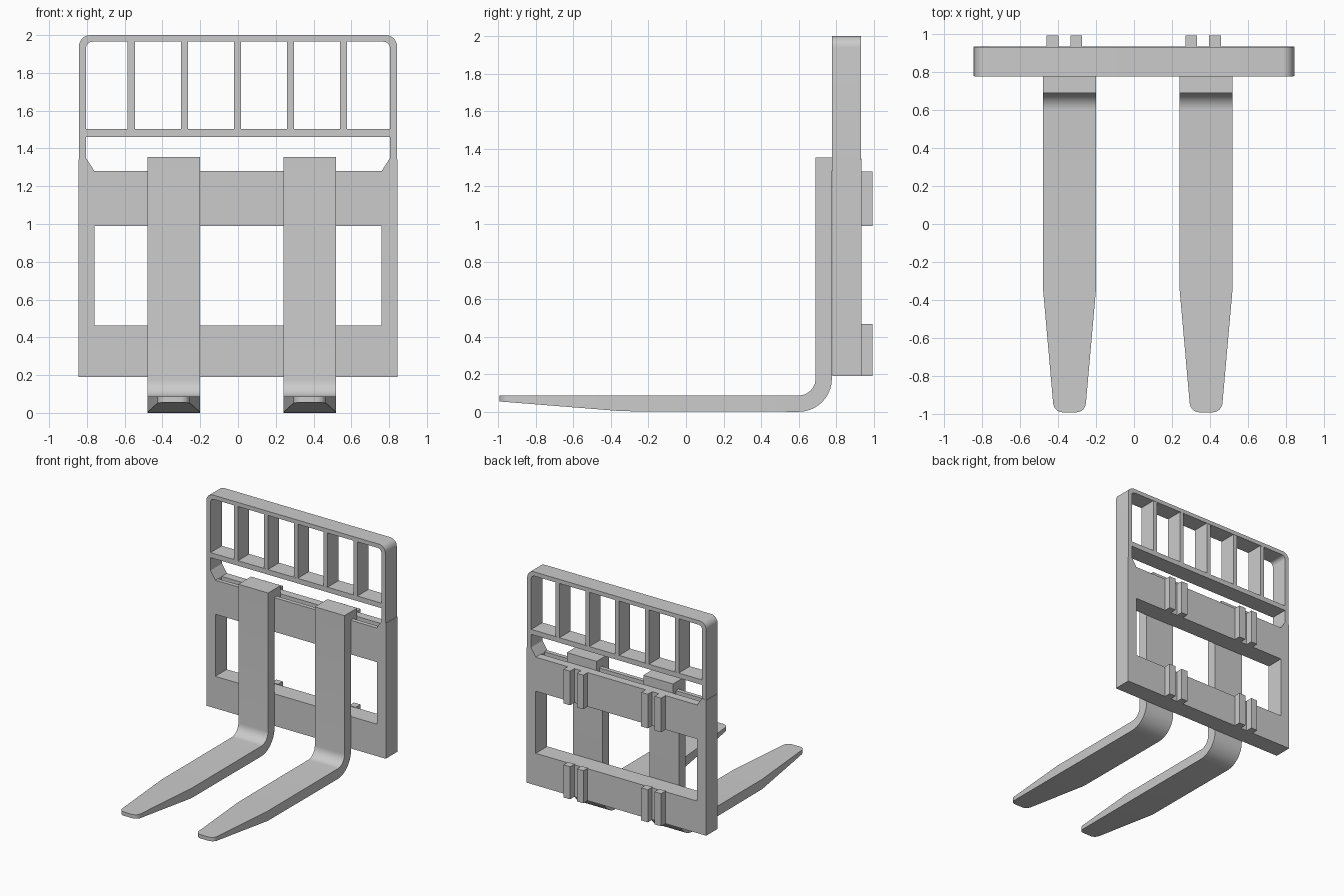
import bpy, bmesh
from math import sin, cos, pi

if "Cube" in bpy.data.objects:
    bpy.data.objects.remove(bpy.data.objects["Cube"])

Y0, Y1 = 0.78, 0.935   # frame depth


def finish(bm, name, smooth=False):
    bmesh.ops.recalc_face_normals(bm, faces=bm.faces)
    me = bpy.data.meshes.new(name)
    bm.to_mesh(me)
    bm.free()
    ob = bpy.data.objects.new(name, me)
    bpy.context.collection.objects.link(ob)
    if smooth:
        bpy.context.view_layer.objects.active = ob
        ob.select_set(True)
        bpy.ops.object.shade_smooth_by_angle(angle=0.5)
        ob.select_set(False)
    return ob


def prism(name, pts, axis, a, b, smooth=False):
    """Extrude a 2D profile: (x, z) along y, or (y, z) along x."""
    bm = bmesh.new()
    place = (lambda p, t: (p[0], t, p[1])) if axis == 'y' else (lambda p, t: (t, p[0], p[1]))
    lo = [bm.verts.new(place(p, a)) for p in pts]
    hi = [bm.verts.new(place(p, b)) for p in pts]
    bm.faces.new(lo)
    bm.faces.new(hi)
    n = len(pts)
    for i in range(n):
        j = (i + 1) % n
        bm.faces.new((lo[i], lo[j], hi[j], hi[i]))
    return finish(bm, name, smooth)


def box(name, x0, x1, y0, y1, z0, z1):
    return prism(name, [(x0, z0), (x1, z0), (x1, z1), (x0, z1)], 'y', y0, y1)


def arc(cx, cz, r, a0, a1, n=8):
    return [(cx + r * cos(a0 + (a1 - a0) * i / n), cz + r * sin(a0 + (a1 - a0) * i / n))
            for i in range(n + 1)]


# Side posts with sloped shoulders
for s in (-1, 1):
    prism("side_post", [(s * x, z) for x, z in
          [(0.845, 0.19), (0.845, 1.34), (0.805, 1.35), (0.76, 1.28), (0.76, 0.19)]], 'y', Y0, Y1)

# Lower beam, and upper beam with the groove that the fork hooks ride in
box("lower_beam", -0.76, 0.76, Y0, Y1, 0.19, 0.462)
prism("upper_beam", [(Y0, 0.99), (Y1, 0.99), (Y1, 1.28), (0.865, 1.28), (0.865, 1.24),
                     (0.815, 1.24), (0.815, 1.28), (Y0, 1.28)], 'x', -0.76, 0.76)

# Load guard: rounded hoop, cross rail and upright bars
outer = [(0.842, 1.335)] + arc(0.782, 1.94, 0.06, 0, pi / 2)
inner = [(0.805, 1.345)] + arc(0.77, 1.93, 0.035, 0, pi / 2)
half = outer + [(-x, z) for x, z in reversed(outer)]
hole = inner + [(-x, z) for x, z in reversed(inner)]
prism("guard_hoop", half + hole[::-1], 'y', Y0 - 0.002, Y1 - 0.003, smooth=True)
box("guard_rail", -0.806, 0.806, Y0, Y1 - 0.004, 1.46, 1.503)
for i in range(-2, 3):
    x = i * 0.281 - 0.003
    box("guard_bar", x - 0.019, x + 0.019, Y0 + 0.001, Y1 - 0.005, 1.5, 1.967)

# Mounting cleats on the back
for x in (-0.43, -0.305, 0.302, 0.427):
    for z0, z1 in ((0.19, 0.467), (0.99, 1.28)):
        box("mounting_cleat", x - 0.031, x + 0.031, Y1 - 0.005, 0.993, z0, z1)


# Forks: stations of (half width, upper/inner point, lower/outer point) in y, z
stations = [(0.14, (0.69, 1.355), (0.777, 1.355))]
stations += [(0.14, p, q) for p, q in zip(arc(0.60, 0.177, 0.09, 0, -pi / 2, 10),
                                          arc(0.60, 0.177, 0.177, 0, -pi / 2, 10))]
stations.append((0.14, (-0.34, 0.087), (-0.34, 0.003)))
for i in range(7):
    a = pi / 2 * i / 6
    y = -0.938 - 0.055 * sin(a)
    zb = 0.003 + 0.052 * (-0.34 - y) / 0.653
    stations.append((0.037 + 0.05 * cos(a), (y, 0.087), (y, zb)))

for cx in (-0.34, 0.38):
    bm = bmesh.new()
    rings = []
    for w, (ya, za), (yb, zb) in stations:
        rings.append([bm.verts.new(c) for c in
                      ((cx - w, ya, za), (cx + w, ya, za),
                       (cx + w, yb, max(zb, 0)), (cx - w, yb, max(zb, 0)))])
    for r, t in zip(rings, rings[1:]):
        for k in range(4):
            m = (k + 1) % 4
            bm.faces.new((r[k], r[m], t[m], t[k]))
    bm.faces.new(rings[0])
    bm.faces.new(rings[-1])
    finish(bm, "fork", smooth=True)
    # Hook over the upper beam
    prism("fork_hook", [(0.775, 1.285), (0.775, 1.355), (0.86, 1.355), (0.86, 1.245),
                        (0.82, 1.245), (0.82, 1.285)], 'x', cx - 0.14, cx + 0.14)
